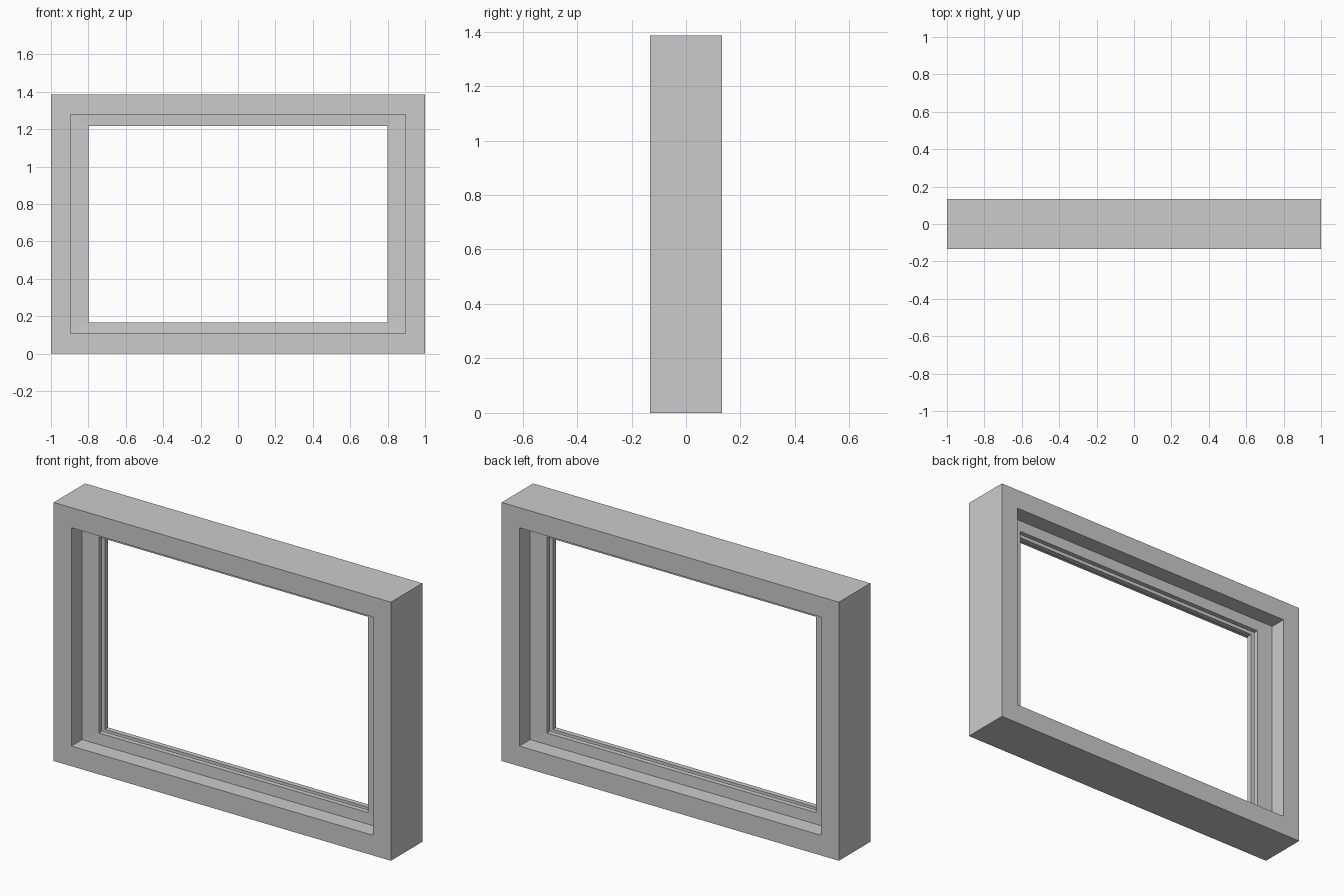
import bpy
import bmesh

if "Cube" in bpy.data.objects:
    bpy.data.objects.remove(bpy.data.objects["Cube"])

WIDTH, HEIGHT, HALF_DEPTH = 2.0, 1.386, 0.133

# Front half of the cross-section: (inset from sides, inset from top/bottom, half depth)
front = [
    (0.0, 0.0, HALF_DEPTH),        # outer edge of the frame
    (0.105, 0.108, HALF_DEPTH),    # edge of the outer opening
    (0.105, 0.108, 0.042),         # foot of the recess
    (0.202, 0.168, 0.039),         # sash lip, slightly sloped
    (0.202, 0.168, 0.012),         # mouth of the pane groove
    (0.176, 0.148, 0.012),         # bottom of the pane groove
]
# Mirror front to back to close the cross-section
profile = [(ix, iz, -y) for ix, iz, y in front] + list(reversed(front))


def sweep_frame(name, section):
    """Sweep a closed section around a mitred rectangle."""
    bm = bmesh.new()
    rings = []
    for sx, sz in ((-1, -1), (1, -1), (1, 1), (-1, 1)):
        rings.append([bm.verts.new((sx * (WIDTH / 2 - ix), y,
                                    HEIGHT / 2 + sz * (HEIGHT / 2 - iz)))
                      for ix, iz, y in section])
    n = len(section)
    for c in range(4):
        a, b = rings[c], rings[(c + 1) % 4]
        for i in range(n):
            j = (i + 1) % n
            bm.faces.new((a[i], b[i], b[j], a[j]))
    bmesh.ops.recalc_face_normals(bm, faces=bm.faces)
    mesh = bpy.data.meshes.new(name)
    bm.to_mesh(mesh)
    bm.free()
    obj = bpy.data.objects.new(name, mesh)
    bpy.context.collection.objects.link(obj)
    return obj


# Window frame with stepped lip and pane groove
sweep_frame("window_frame", profile)
